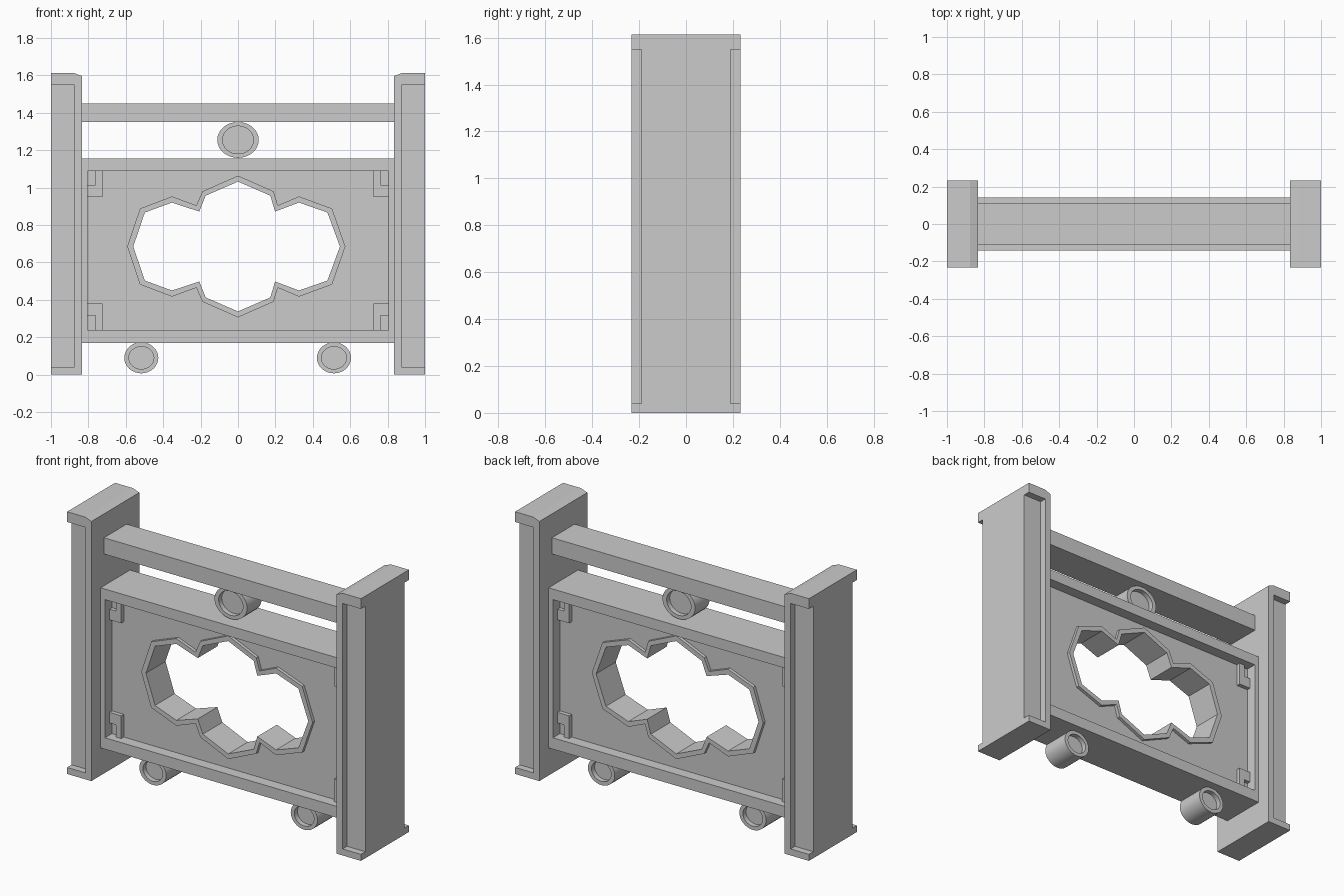
import bpy, bmesh, math

if "Cube" in bpy.data.objects:
    bpy.data.objects.remove(bpy.data.objects["Cube"])


def plate(name, loops, half, y=0.0, smooth=False):
    """Closed x/z loops (later loops cut holes) given depth along y."""
    cu = bpy.data.curves.new(name, 'CURVE')
    cu.dimensions = '2D'
    cu.fill_mode = 'BOTH'
    cu.extrude = half
    for loop in loops:
        sp = cu.splines.new('POLY')
        sp.points.add(len(loop) - 1)
        for p, (x, z) in zip(sp.points, loop):
            p.co = (x, z, 0, 1)
        sp.use_cyclic_u = True
    ob = bpy.data.objects.new(name, cu)
    bpy.context.collection.objects.link(ob)
    ob.rotation_euler = (math.pi / 2, 0, 0)
    ob.location.y = y
    bpy.ops.object.select_all(action='DESELECT')
    ob.select_set(True)
    bpy.context.view_layer.objects.active = ob
    bpy.ops.object.convert(target='MESH')
    ob = bpy.context.object
    ob.name = name
    bm = bmesh.new()
    bm.from_mesh(ob.data)
    bmesh.ops.remove_doubles(bm, verts=bm.verts, dist=0.0005)
    bmesh.ops.recalc_face_normals(bm, faces=bm.faces)
    for f in bm.faces:
        f.smooth = False
    bm.to_mesh(ob.data)
    bm.free()
    if smooth:
        bpy.ops.object.shade_smooth_by_angle(angle=math.radians(35))
    return ob


def rect(x0, x1, z0, z1):
    return [(x0, z0), (x1, z0), (x1, z1), (x0, z1)]


def ellipse(cx, cz, rx, rz, n=32):
    return [(cx + rx * math.cos(2 * math.pi * i / n),
             cz + rz * math.sin(2 * math.pi * i / n)) for i in range(n)]


def mirrored(upper, zc):
    return upper + [(x, 2 * zc - z) for x, z in upper[-2:0:-1]]


# side posts: C-shaped flange with a recessed core
for s, side in ((-1, "left"), (1, "right")):
    c_shape = [(1, 0), (.835, 0), (.835, 1.597), (.878, 1.613), (1, 1.613),
               (1, 1.55), (.875, 1.55), (.875, .04), (1, .04)]
    plate(side + "_post_flange", [[(s * x, z) for x, z in c_shape]], .233)
    plate(side + "_post_core", [rect(*sorted((s * .875, s)), .04, 1.55)], .19)

# top rail
plate("top_rail", [rect(-.835, .835, 1.35, 1.45)], .11)

# central panel: frame, recessed slab and raised rim of the cutout
ZC = .685
hole = mirrored([(-.56, ZC), (-.498, .867), (-.353, .92), (-.207, .872),
                 (-.173, .957), (0, 1.032), (.173, .957), (.198, .872),
                 (.326, .92), (.478, .867), (.545, ZC)], ZC)
rim = mirrored([(-.592, ZC), (-.524, .888), (-.353, .953), (-.223, .905),
                (-.19, .98), (0, 1.064), (.19, .98), (.213, .905),
                (.326, .953), (.503, .888), (.574, ZC)], ZC)
inner = rect(-.805, .805, .24, 1.09)
plate("panel_frame", [rect(-.835, .835, .17, 1.155), inner], .143)
plate("panel_slab", [inner, rim], .075)
plate("cutout_rim", [rim, hole], .095)

# corner brackets, notched towards the frame corner
for sx in (-1, 1):
    for sz in (-1, 1):
        pts = [(.805, .285), (.725, .285), (.725, .425),
               (.762, .425), (.762, .35), (.805, .35)]
        plate("corner_bracket", [[(sx * x, .665 + sz * z) for x, z in pts]], .1)

# hollow-ended tubes: one above the panel, two below
for name, cx, cz, rx, rz, ix, iz, half in (
        ("upper_tube", 0, 1.255, .111, .096, .083, .074, .07),
        ("lower_left_tube", -.517, .09, .091, .083, .067, .06, .09),
        ("lower_right_tube", .513, .09, .091, .083, .067, .06, .09)):
    bore = ellipse(cx, cz, ix, iz)
    plate(name, [ellipse(cx, cz, rx, rz), bore], half, smooth=True)
    plate(name + "_core", [bore], half - .03, smooth=True)
